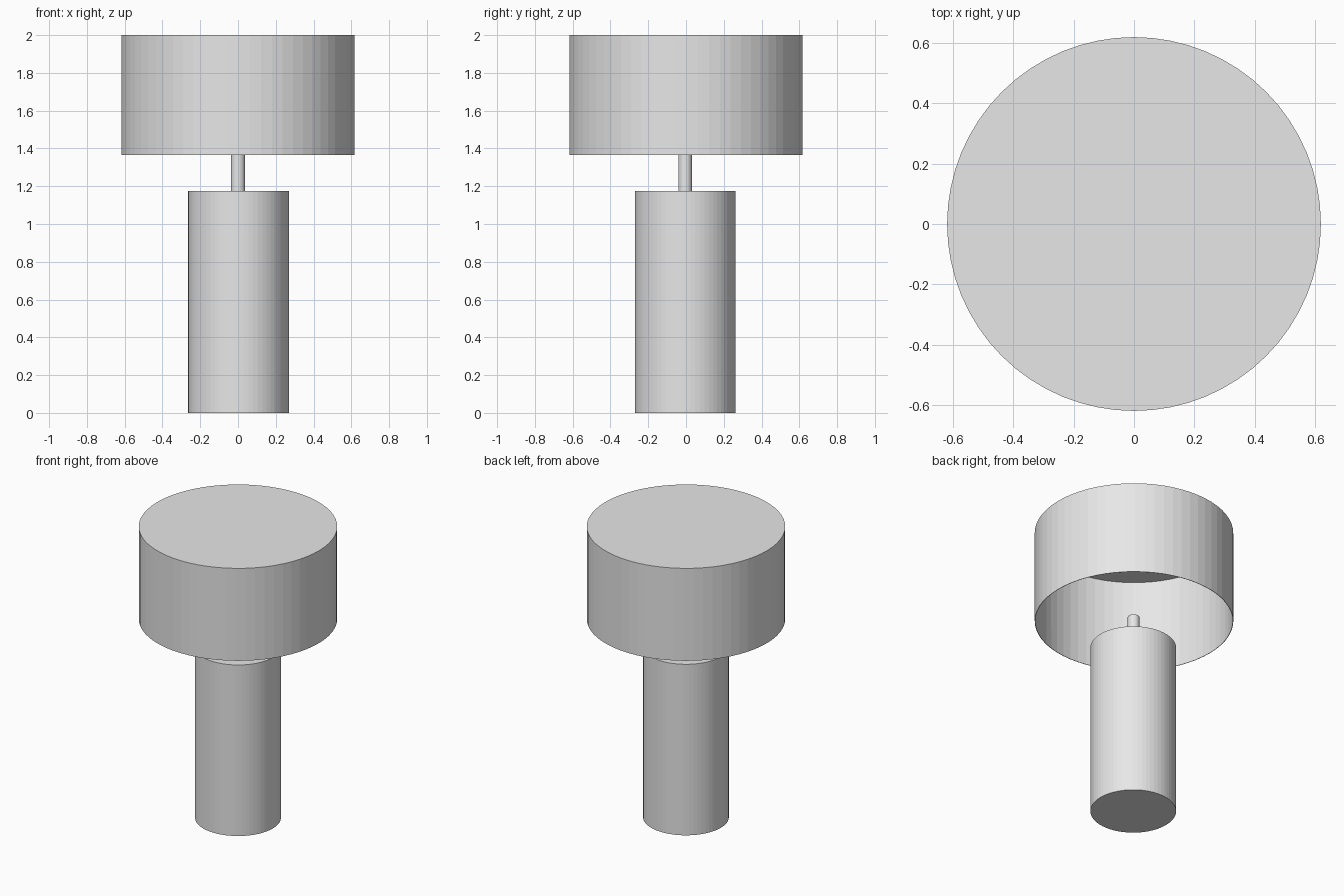
import bpy
import bmesh

SIDES = 64

cube = bpy.data.objects.get("Cube")
if cube:
    bpy.data.objects.remove(cube, do_unlink=True)

grey = bpy.data.materials.new("light_grey")
grey.use_nodes = True
colour = (0.8, 0.8, 0.8, 1.0)
grey.diffuse_color = colour
grey.node_tree.nodes["Principled BSDF"].inputs["Base Color"].default_value = colour


def cylinder(name, radius, bottom, top, x=0.0, y=0.0, open_below=False):
    """Upright flat-sided cylinder, optionally a thin shell open at the bottom."""
    bm = bmesh.new()
    bmesh.ops.create_cone(bm, cap_ends=True, segments=SIDES,
                          radius1=radius, radius2=radius, depth=top - bottom)
    if open_below:
        bm.normal_update()
        caps = [f for f in bm.faces if f.normal.z < -0.9]
        bmesh.ops.delete(bm, geom=caps, context="FACES_ONLY")
    mesh = bpy.data.meshes.new(name)
    bm.to_mesh(mesh)
    bm.free()
    mesh.materials.append(grey)
    obj = bpy.data.objects.new(name, mesh)
    obj.location = (x, y, (bottom + top) / 2)
    bpy.context.collection.objects.link(obj)
    return obj


# Solid column base
cylinder("lamp_base", 0.267, 0.0, 1.175, x=0.003, y=-0.004)

# Thin stem ending just inside the shade
cylinder("stem", 0.037, 1.175, 1.395, y=-0.004)

# Drum shade: closed top, open underneath, paper-thin wall
shade = cylinder("lamp_shade", 0.618, 1.365, 2.0, open_below=True)
wall = shade.modifiers.new("wall_thickness", "SOLIDIFY")
wall.thickness = 0.003
wall.offset = -1
